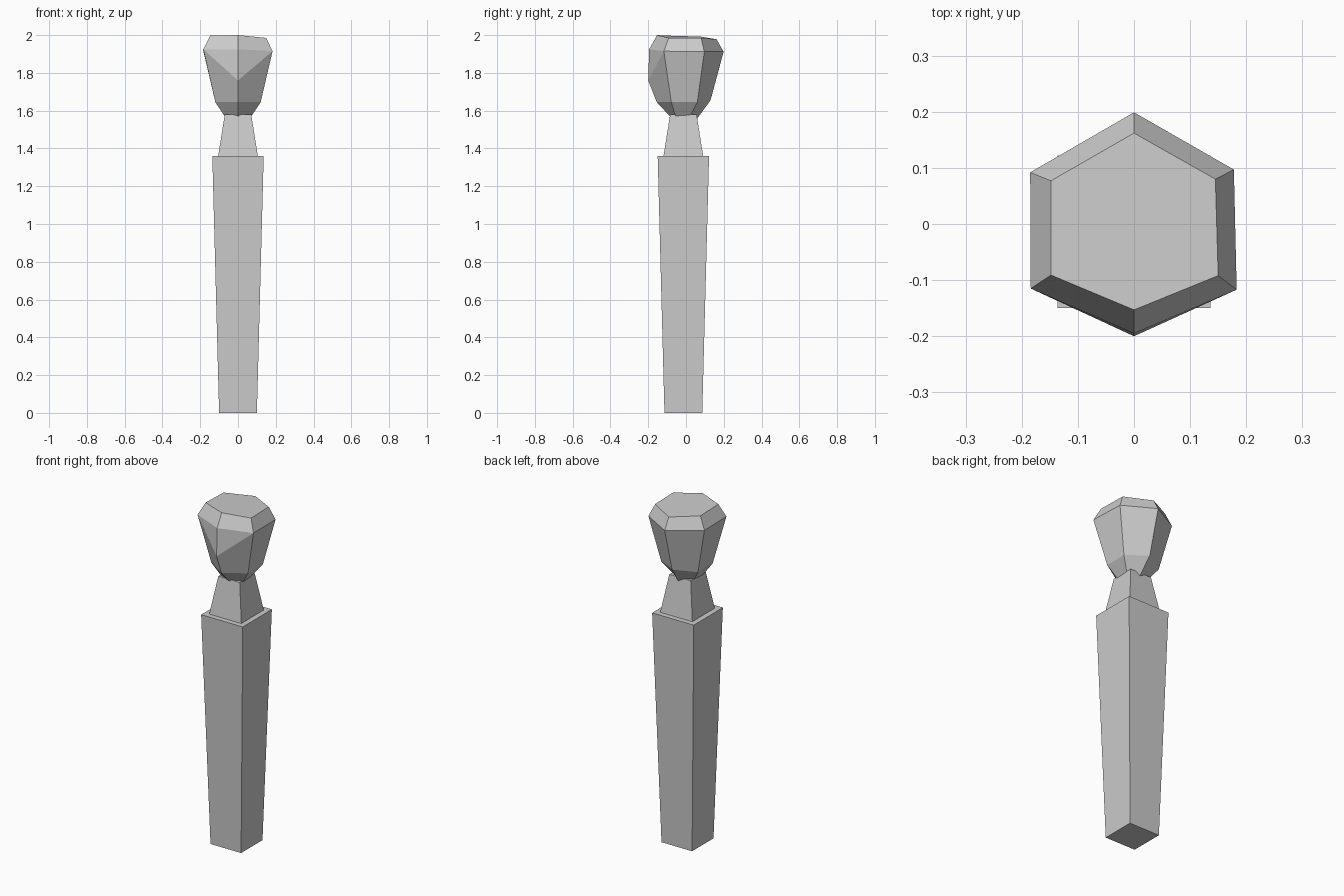
import bpy

if "Cube" in bpy.data.objects:
    bpy.data.objects.remove(bpy.data.objects["Cube"], do_unlink=True)

GREY = (0.6, 0.6, 0.6, 1)
grey = bpy.data.materials.new("plain_grey")
grey.use_nodes = True
grey.diffuse_color = GREY
grey.node_tree.nodes["Principled BSDF"].inputs["Base Color"].default_value = GREY


def make(name, verts, faces):
    mesh = bpy.data.meshes.new(name)
    mesh.from_pydata(verts, [], faces)
    mesh.materials.append(grey)
    obj = bpy.data.objects.new(name, mesh)
    bpy.context.collection.objects.link(obj)
    return obj


def loft(rings):
    """Vertices and faces of a capped solid through rings of equal size."""
    n = len(rings[0])
    verts = [p for ring in rings for p in ring]
    faces = [tuple(reversed(range(n))), tuple(range(len(verts) - n, len(verts)))]
    for r in range(len(rings) - 1):
        for i in range(n):
            j = (i + 1) % n
            faces.append((r * n + i, r * n + j, (r + 1) * n + j, (r + 1) * n + i))
    return verts, faces


def square(half, z, cy=-0.014):
    return [(sx * half, cy + sy * half, z)
            for sx, sy in ((-1, -1), (1, -1), (1, 1), (-1, 1))]


# Tapered square handle and the neck on top of it
make("handle", *loft([square(0.1, 0), square(0.136, 1.36)]))
make("neck", *loft([square(0.105, 1.36), square(0.07, 1.58)]))

# Faceted six-sided head, each ring starting at the front corner
base = [(0, -0.085, 1.57), (0.07, -0.055, 1.57), (0.065, 0.02, 1.57),
        (0.01, 0.058, 1.557), (-0.065, 0.02, 1.57), (-0.07, -0.055, 1.57)]
lower = [(0, -0.155, 1.645), (0.12, -0.078, 1.645), (0.12, 0.06, 1.645),
         (0, 0.13, 1.655), (-0.12, 0.06, 1.645), (-0.12, -0.078, 1.645)]
wide = [(0, -0.195, 1.925), (0.183, -0.117, 1.915), (0.178, 0.097, 1.912),
        (0, 0.199, 1.912), (-0.185, 0.092, 1.922), (-0.184, -0.115, 1.925)]
crown = [(0, -0.153, 2.0), (0.15, -0.092, 1.985), (0.145, 0.08, 1.985),
         (0, 0.162, 1.978), (-0.148, 0.077, 1.992), (-0.148, -0.091, 1.997)]
verts, faces = loft([base, lower, wide, crown])

# Front corner breaks outward below the rim, splitting the two front faces
ridge = len(verts)
verts.append((0, -0.2, 1.76))
front, right, left = 6, 7, 11
faces = [f for f in faces if set(f) not in ({6, 7, 12, 13}, {6, 11, 12, 17})]
faces += [(front, right, right + 6, ridge), (ridge, right + 6, front + 6),
          (left, front, ridge, left + 6), (left + 6, ridge, front + 6)]
make("head", verts, faces)
